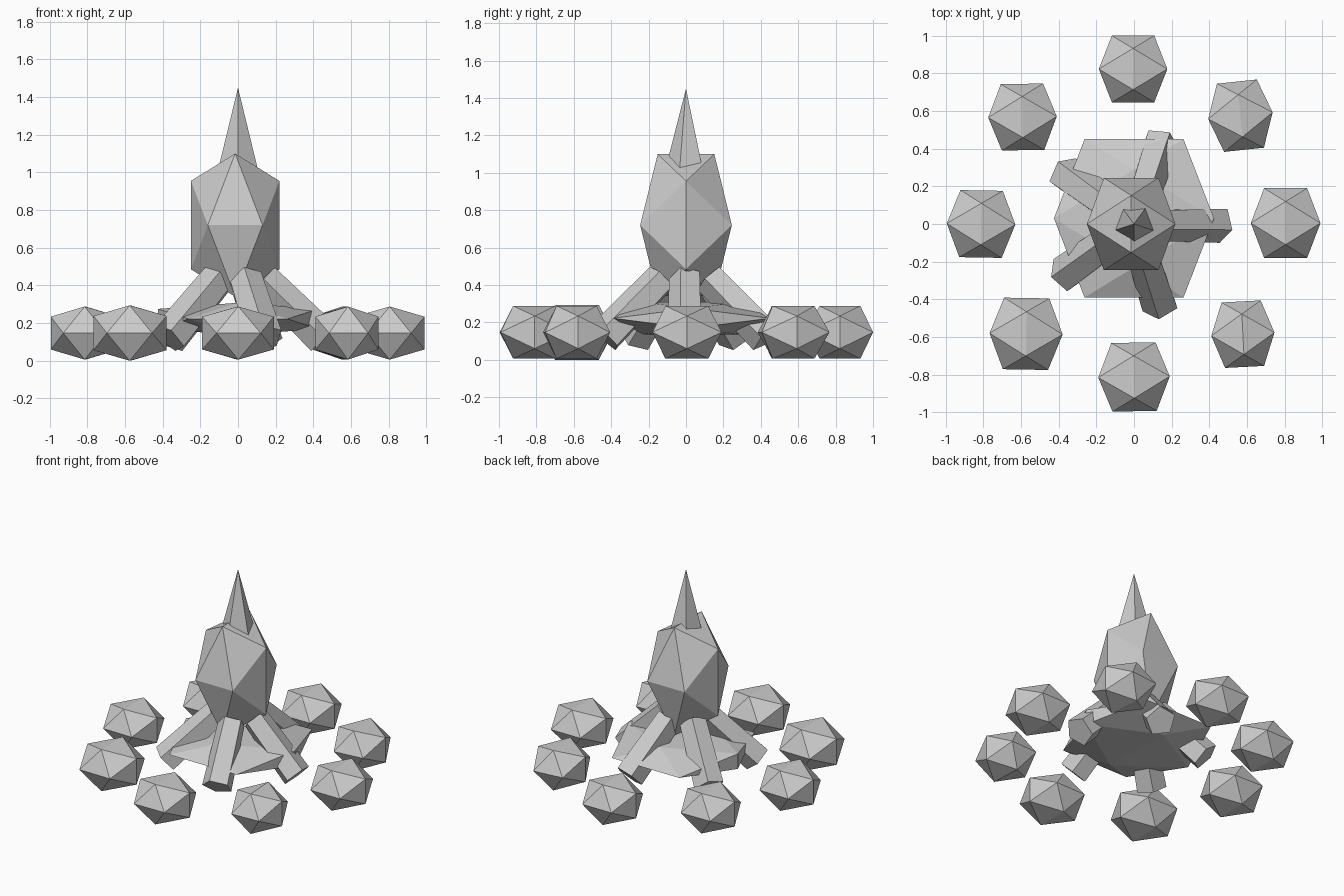
import bpy
import math
from mathutils import Matrix, Vector

if "Cube" in bpy.data.objects:
    bpy.data.objects.remove(bpy.data.objects["Cube"])

PHI = (1 + math.sqrt(5)) / 2

grey = bpy.data.materials.new("plain_grey")
grey.diffuse_color = (0.6, 0.6, 0.6, 1)
grey.use_nodes = True
grey.node_tree.nodes["Principled BSDF"].inputs["Base Color"].default_value = grey.diffuse_color


def make_object(name, verts, faces):
    mesh = bpy.data.meshes.new(name)
    mesh.from_pydata(verts, [], faces)
    mesh.materials.append(grey)
    obj = bpy.data.objects.new(name, mesh)
    bpy.context.collection.objects.link(obj)
    return obj


def gem(name, centre, half, turn=0):
    """Icosahedron with golden-rectangle corners, fitted to the half sizes."""
    corners = []
    for a in (-1, 1):
        for b in (-1, 1):
            corners += [(0, a / PHI, b), (a / PHI, b, 0), (b, 0, a / PHI)]
    pts = [Vector(c) for c in corners]
    edge = 2 / PHI + 0.01
    faces = []
    for i in range(12):
        for j in range(i + 1, 12):
            for k in range(j + 1, 12):
                p, q, r = pts[i], pts[j], pts[k]
                if max((p - q).length, (q - r).length, (p - r).length) < edge:
                    outward = (q - p).cross(r - p).dot(p) > 0
                    faces.append((i, j, k) if outward else (i, k, j))
    mat = (Matrix.Translation(centre) @ Matrix.Rotation(math.radians(turn), 4, 'Z')
           @ Matrix.Diagonal((*half, 1)))
    return make_object(name, [mat @ p for p in pts], faces)


def prism(name, start, end, r0, r1, side, sides=5):
    """Tapered prism between two points, first corner towards 'side'."""
    start, end, side = Vector(start), Vector(end), Vector(side)
    other = (end - start).normalized().cross(side)
    ring = [side * math.cos(t) + other * math.sin(t)
            for t in (2 * math.pi * i / sides for i in range(sides))]
    verts = [start + d * r0 for d in ring]
    faces = [tuple(reversed(range(sides)))]
    if r1 > 0:
        verts += [end + d * r1 for d in ring]
        faces.append(tuple(range(sides, 2 * sides)))
        for i in range(sides):
            j = (i + 1) % sides
            faces.append((i, j, j + sides, i + sides))
    else:
        verts.append(end)
        faces += [(i, (i + 1) % sides, sides) for i in range(sides)]
    return make_object(name, verts, faces)


# Ring of stones: x, y, half width, half depth, turn
stones = [
    (0.805, 0.005, 0.185, 0.185, 0), (0.565, 0.575, 0.172, 0.182, 6),
    (-0.005, 0.823, 0.182, 0.177, 0), (-0.592, 0.568, 0.182, 0.176, 1),
    (-0.812, 0.0, 0.182, 0.178, -1), (-0.573, -0.583, 0.194, 0.19, -1),
    (0.0, -0.812, 0.19, 0.182, 1), (0.578, -0.585, 0.168, 0.174, 3),
]
for n, (x, y, hx, hy, turn) in enumerate(stones):
    gem(f"stone_{n + 1}", (x, y, 0.147), (hx, hy, 0.147 if n == 5 else 0.141), turn)

# Flat ember bed
gem("ember_bed", (0, 0.03, 0.222), (0.425, 0.42, 0.086))

# Leaning logs
for n in range(5):
    a = math.radians(72 * n)
    out = Vector((math.cos(a), math.sin(a), 0))
    side = Vector((math.sin(a), -math.cos(a), 0))
    prism(f"log_{n + 1}", out * 0.455 + Vector((0, 0, 0.12)),
          out * 0.135 + Vector((0, 0, 0.435)), 0.1, 0.09, side)

# Flame body and pointed tip
gem("flame_body", (-0.015, 0, 0.72), (0.235, 0.245, 0.38))
prism("flame_tip", (0, 0, 1.0), (0, 0, 1.45), 0.115, 0, (0, -1, 0))
